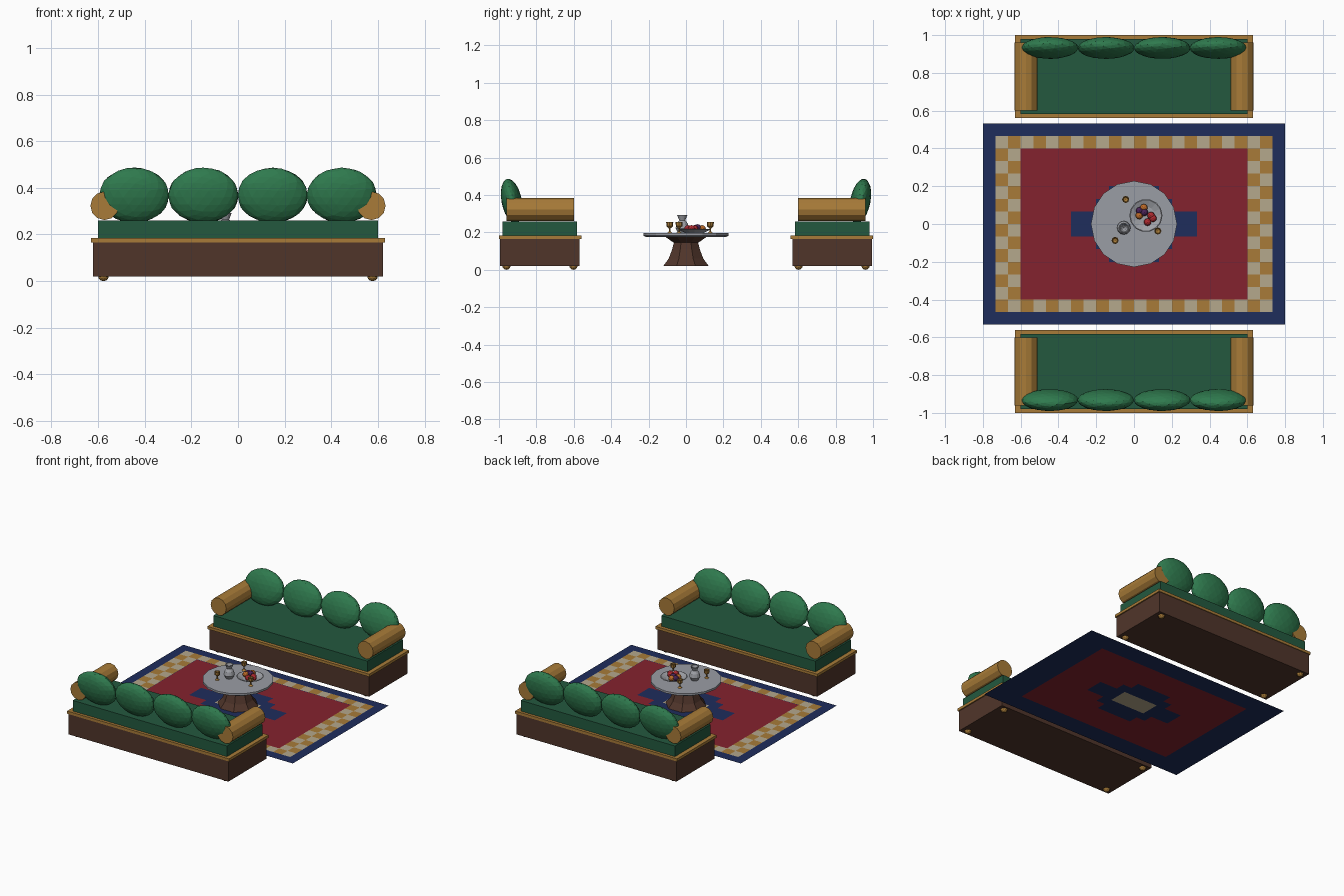
import bpy, bmesh, math, random
from mathutils import Matrix, Vector

if "Cube" in bpy.data.objects:
    bpy.data.objects.remove(bpy.data.objects["Cube"])

random.seed(4)


def mat(name, hexcol):
    rgb = [int(hexcol[i:i + 2], 16) / 255 for i in (0, 2, 4)]
    lin = [c / 12.92 if c < 0.04 else ((c + 0.055) / 1.055) ** 2.4 for c in rgb]
    m = bpy.data.materials.new(name)
    m.diffuse_color = (*lin, 1)
    m.use_nodes = True
    m.node_tree.nodes["Principled BSDF"].inputs["Base Color"].default_value = m.diffuse_color
    return m


WOOD, GOLD = mat("wood", "50352A"), mat("gold", "A87B38")
GREEN, CUSHION = mat("seat green", "23593F"), mat("cushion green", "2F7A4E")
RED, NAVY, CREAM = mat("red", "84222E"), mat("navy", "1E2D5C"), mat("cream", "B5A88C")
STONE, SILVER = mat("stone", "9A9DA5"), mat("silver", "A0A2A8")
APPLE, ORANGE, PLUM = mat("apple", "B02A30"), mat("orange", "BC6A28"), mat("plum", "4A2358")


def finish(name, bm, material, matrix=Matrix()):
    bmesh.ops.transform(bm, matrix=matrix, verts=bm.verts)
    me = bpy.data.meshes.new(name)
    bm.to_mesh(me)
    bm.free()
    me.materials.append(material)
    ob = bpy.data.objects.new(name, me)
    bpy.context.collection.objects.link(ob)
    return ob


def box(name, x, y, z, material, turn=Matrix()):
    bm = bmesh.new()
    bmesh.ops.create_cube(bm, size=1)
    for v in bm.verts:
        v.co = [r[0] + (c + 0.5) * (r[1] - r[0]) for c, r in zip(v.co, (x, y, z))]
    return finish(name, bm, material, turn)


def ball(name, loc, radii, material, turn=Matrix(), tilt=0, sub=2, noise=0):
    bm = bmesh.new()
    bmesh.ops.create_icosphere(bm, subdivisions=sub, radius=1)
    for v in bm.verts:
        v.co *= 1 + random.uniform(-noise, noise)
    m = Matrix.Translation(loc) @ Matrix.Rotation(tilt, 4, 'X') @ Matrix.Diagonal((*radii, 1))
    return finish(name, bm, material, turn @ m)


def lathe(name, profile, sides, material, loc=(0, 0, 0), phase=0):
    """Turn a list of (radius, z) around a vertical axis; zero radius closes the end."""
    bm = bmesh.new()
    rings = []
    for r, z in profile:
        n = sides if r > 0 else 1
        rings.append([bm.verts.new((r * math.cos(phase + math.tau * i / sides),
                                    r * math.sin(phase + math.tau * i / sides), z)) for i in range(n)])
    for a, b in zip(rings, rings[1:]):
        for i in range(sides):
            j = (i + 1) % sides
            q = [a[i % len(a)], a[j % len(a)], b[j % len(b)], b[i % len(b)]]
            bm.faces.new(list(dict.fromkeys(q)))
    bmesh.ops.recalc_face_normals(bm, faces=bm.faces)
    return finish(name, bm, material, Matrix.Translation(loc))


# Two sofas facing each other
def sofa(label, turn):
    box(label + "_base", (-0.622, 0.622), (-0.995, -0.57), (0.02, 0.167), WOOD, turn)
    box(label + "_trim", (-0.63, 0.63), (-1.0, -0.56), (0.165, 0.184), GOLD, turn)
    box(label + "_seat", (-0.6, 0.6), (-0.98, -0.583), (0.184, 0.259), GREEN, turn)
    for i, s in enumerate((-1, 1)):
        # bolster arm
        bm = bmesh.new()
        bmesh.ops.create_cone(bm, cap_ends=True, segments=12, radius1=0.061, radius2=0.061, depth=0.36)
        m = Matrix.Translation((s * 0.572, -0.78, 0.323)) @ Matrix.Rotation(math.pi / 2, 4, 'X')
        finish(f"{label}_arm_{i}", bm, GOLD, turn @ m)
        for j, y in enumerate((-0.96, -0.602)):
            ball(f"{label}_foot_{i}{j}", (s * 0.577, y, 0.022), (0.023, 0.023, 0.022), GOLD, turn)
    for i in range(4):
        ball(f"{label}_cushion_{i}", (-0.446 + i * 0.297, -0.932, 0.368), (0.15, 0.054, 0.12),
             CUSHION, turn, math.radians(11), 3, 0.012)


sofa("front_sofa", Matrix())
sofa("back_sofa", Matrix.Rotation(math.pi, 4, 'Z'))

# Rug: a 24 x 16 grid of square cells, sorted by colour
C = 1 / 15
MEDALLION = (5, 3, 2)


def rug_part(name, z, material, test):
    bm = bmesh.new()
    for i in range(-12, 12):
        for j in range(-8, 8):
            a = i if i >= 0 else -i - 1
            b = j if j >= 0 else -j - 1
            if test(i, j, a, b):
                bm.faces.new([bm.verts.new(((i + u) * C, (j + v) * C, z))
                              for u, v in ((0, 0), (1, 0), (1, 1), (0, 1))])
    bmesh.ops.remove_doubles(bm, verts=bm.verts, dist=1e-4)
    finish(name, bm, material)


def border(a, b):
    return a >= 9 or b >= 6


def medal(a, b):
    return b < 3 and a < MEDALLION[b]


def centre(a, b):
    return a < 2 and b < 1


def check(a, b):
    return border(a, b) and a < 11 and b < 7


rug_part("rug_field", 0.019, RED, lambda i, j, a, b: not border(a, b) and not medal(a, b))
rug_part("rug_navy", 0.019, NAVY, lambda i, j, a, b: border(a, b) or (medal(a, b) and not centre(a, b)))
rug_part("rug_centre", 0.019, CREAM, lambda i, j, a, b: centre(a, b))
rug_part("rug_check_cream", 0.021, CREAM, lambda i, j, a, b: check(a, b) and (i + j) % 2 == 1)
rug_part("rug_check_gold", 0.021, GOLD, lambda i, j, a, b: check(a, b) and (i + j) % 2 == 0)

# Table
lathe("table_pedestal", [(0, 0.02), (0.132, 0.02), (0.1, 0.06), (0.08, 0.11), (0.07, 0.145),
                         (0.12, 0.176), (0, 0.176)], 8, WOOD, phase=math.pi / 8)
lathe("table_top", [(0, 0.176), (0.215, 0.176), (0.228, 0.183), (0.228, 0.197), (0, 0.197)], 16, STONE)

# Tableware
T = 0.197
lathe("jug", [(0, 0), (0.022, 0), (0.036, 0.025), (0.03, 0.05), (0.016, 0.068), (0.027, 0.095),
              (0.022, 0.095), (0.012, 0.07), (0, 0.06)], 12, SILVER, (-0.054, -0.02, T))
for i, (x, y) in enumerate([(-0.044, 0.13), (0.126, -0.037), (-0.1, -0.087)]):
    lathe(f"goblet_{i}", [(0, 0), (0.014, 0), (0.004, 0.008), (0.004, 0.024), (0.017, 0.036),
                          (0.019, 0.058), (0.015, 0.058), (0.012, 0.04), (0, 0.036)], 8, GOLD, (x, y, T))
lathe("fruit_plate", [(0, 0), (0.05, 0), (0.088, 0.018), (0.083, 0.02), (0.048, 0.006), (0, 0.006)],
      14, SILVER, (0.063, 0.045, T))

# Fruit
fruit = [(0.09, 0.045, 0.22, APPLE), (0.072, 0.01, 0.22, APPLE), (0.1, 0.03, 0.22, APPLE),
         (0.03, 0.07, 0.22, PLUM), (0.055, 0.062, 0.225, PLUM), (0.052, 0.086, 0.22, ORANGE),
         (0.028, 0.045, 0.22, ORANGE)]
for i, (x, y, z, m) in enumerate(fruit):
    ball(f"fruit_{i}", (x, y, z), (0.02, 0.02, 0.019), m)
